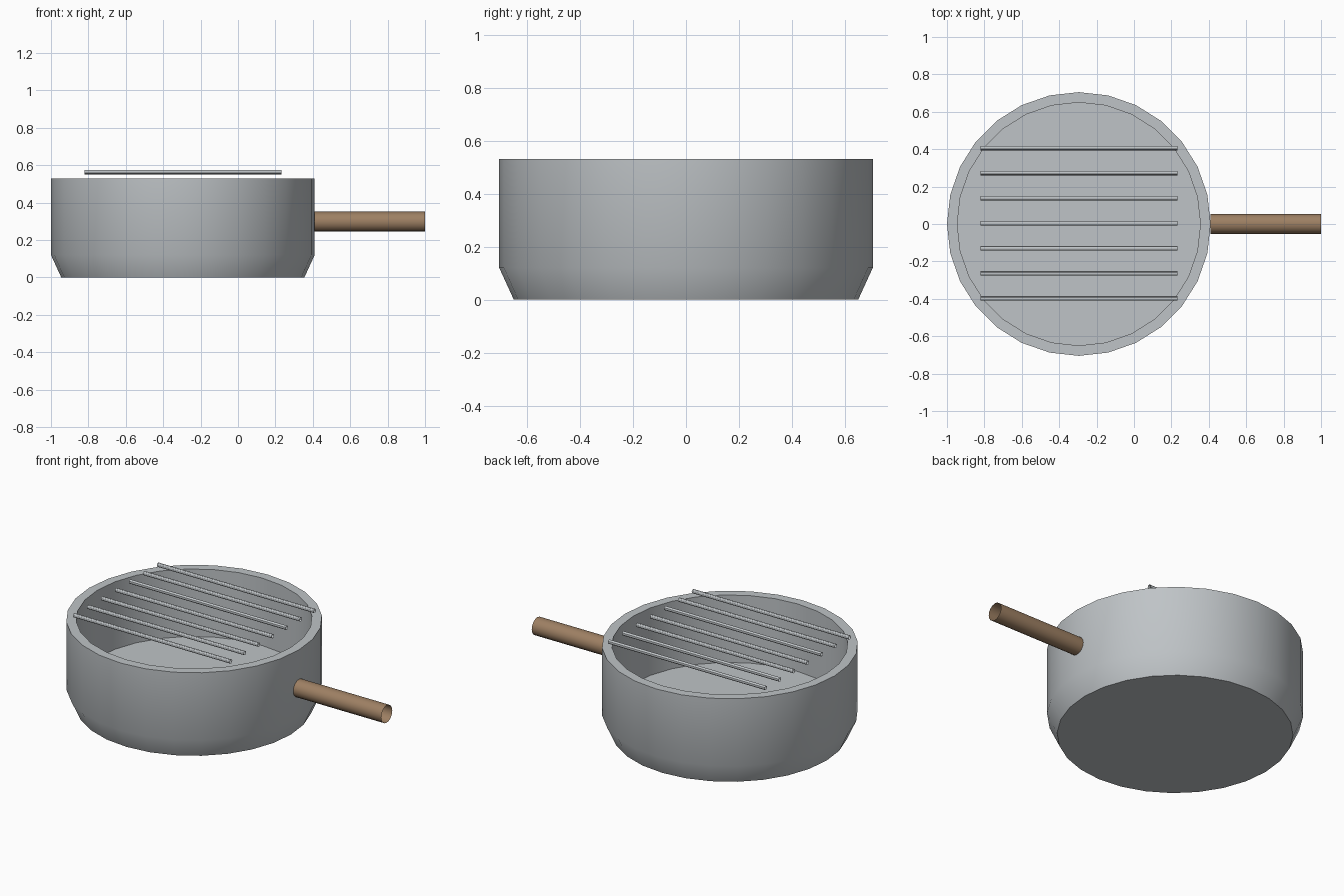
import bpy, bmesh, math
from mathutils import Matrix, Vector

if "Cube" in bpy.data.objects:
    bpy.data.objects.remove(bpy.data.objects["Cube"], do_unlink=True)

BOWL_X = -0.295


def make_material(name, rgb):
    mat = bpy.data.materials.new(name)
    mat.use_nodes = True
    mat.diffuse_color = (*rgb, 1)
    mat.node_tree.nodes["Principled BSDF"].inputs["Base Color"].default_value = (*rgb, 1)
    return mat


def finish(bm, name, mat):
    mesh = bpy.data.meshes.new(name)
    bm.to_mesh(mesh)
    bm.free()
    obj = bpy.data.objects.new(name, mesh)
    bpy.context.collection.objects.link(obj)
    mesh.materials.append(mat)
    bpy.ops.object.select_all(action="DESELECT")
    obj.select_set(True)
    bpy.context.view_layer.objects.active = obj
    bpy.ops.object.shade_smooth_by_angle(angle=math.radians(30))
    return obj


def lathe(name, profile, sides, mat):
    """Turn a profile of (radius, z) into rings, capped at both ends."""
    bm = bmesh.new()
    rings = []
    for r, z in profile:
        angles = [math.tau * i / sides for i in range(sides)]
        rings.append([bm.verts.new((BOWL_X + r * math.cos(a), r * math.sin(a), z)) for a in angles])
    for low, high in zip(rings, rings[1:]):
        for i in range(sides):
            j = (i + 1) % sides
            bm.faces.new((low[i], low[j], high[j], high[i]))
    bm.faces.new(rings[0][::-1])
    bm.faces.new(rings[-1])
    return finish(bm, name, mat)


def open_tube(name, x0, x1, y, z, radius, sides, mat):
    """Thin open-ended tube running along x."""
    bm = bmesh.new()
    place = Matrix.Translation(Vector(((x0 + x1) / 2, y, z))) @ Matrix.Rotation(math.pi / 2, 4, "Y")
    bmesh.ops.create_cone(bm, cap_ends=False, segments=sides, radius1=radius, radius2=radius,
                          depth=x1 - x0, matrix=place)
    bmesh.ops.recalc_face_normals(bm, faces=bm.faces)
    return finish(bm, name, mat)


metal = make_material("grey metal", (0.52, 0.55, 0.57))
wood = make_material("brown wood", (0.34, 0.215, 0.125))

# Bowl: chamfered foot, straight wall, flat rim, inner wall and floor
lathe("bowl", [(0.65, 0), (0.705, 0.12), (0.705, 0.53), (0.65, 0.53), (0.65, 0.12)], 28, metal)

# Grill bars hovering over the rim
for i in range(7):
    open_tube(f"grill_bar_{i + 1}", -0.822, 0.232, (i - 3) * 0.134 + 0.004, 0.563, 0.012, 12, metal)

# Side handle
open_tube("handle", 0.409, 1.0, 0, 0.298, 0.053, 16, wood)
